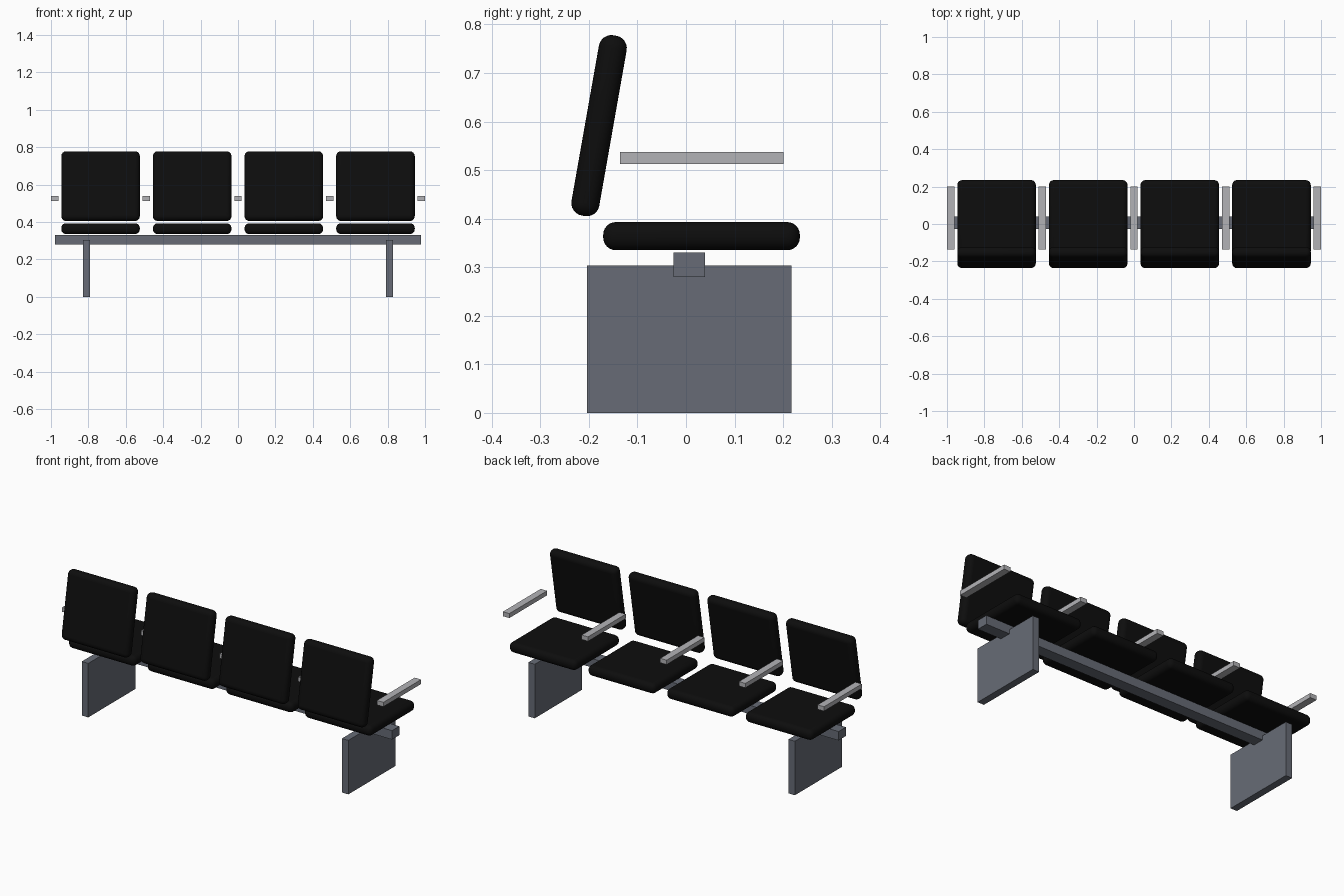
import bpy
import math

if "Cube" in bpy.data.objects:
    bpy.data.objects.remove(bpy.data.objects["Cube"], do_unlink=True)


def make_material(name, colour):
    mat = bpy.data.materials.new(name)
    mat.use_nodes = True
    mat.diffuse_color = (*colour, 1)
    mat.node_tree.nodes["Principled BSDF"].inputs["Base Color"].default_value = (*colour, 1)
    return mat


black = make_material("black upholstery", (0.004, 0.004, 0.004))
steel = make_material("blue grey steel", (0.135, 0.148, 0.18))
silver = make_material("light grey armrest", (0.45, 0.45, 0.47))


def box(name, centre, size, mat, tilt=0, bevel=0):
    bpy.ops.mesh.primitive_cube_add(size=1, location=centre)
    obj = bpy.context.object
    obj.name = name
    obj.scale = size
    bpy.ops.object.transform_apply(location=False, rotation=False, scale=True)
    obj.rotation_euler.x = tilt
    obj.data.materials.append(mat)
    if bevel:
        mod = obj.modifiers.new("rounded edges", "BEVEL")
        mod.width = bevel
        mod.segments = 6
        bpy.ops.object.shade_smooth_by_angle(angle=math.radians(35))
    return obj


PITCH = 0.49

# Cushions: one seat and one tilted back per place
for i in range(4):
    x = (i - 1.5) * PITCH
    box(f"seat_{i + 1}", (x, 0.032, 0.364), (0.42, 0.405, 0.058), black, bevel=0.026)
    box(f"backrest_{i + 1}", (x, -0.179, 0.5915), (0.42, 0.058, 0.377), black,
        tilt=math.radians(-10), bevel=0.026)

# Armrests between and outside the places
for i in range(5):
    box(f"armrest_{i + 1}", ((i - 2) * PITCH, 0.0325, 0.525), (0.04, 0.336, 0.025), silver)

# Support beam and the two slab legs
box("support_beam", (0, 0.0065, 0.305), (1.955, 0.065, 0.05), steel)
for side, sign in (("left", 1), ("right", -1)):
    box(f"{side}_leg", (sign * 0.81, 0.0065, 0.152), (0.04, 0.421, 0.304), steel)
